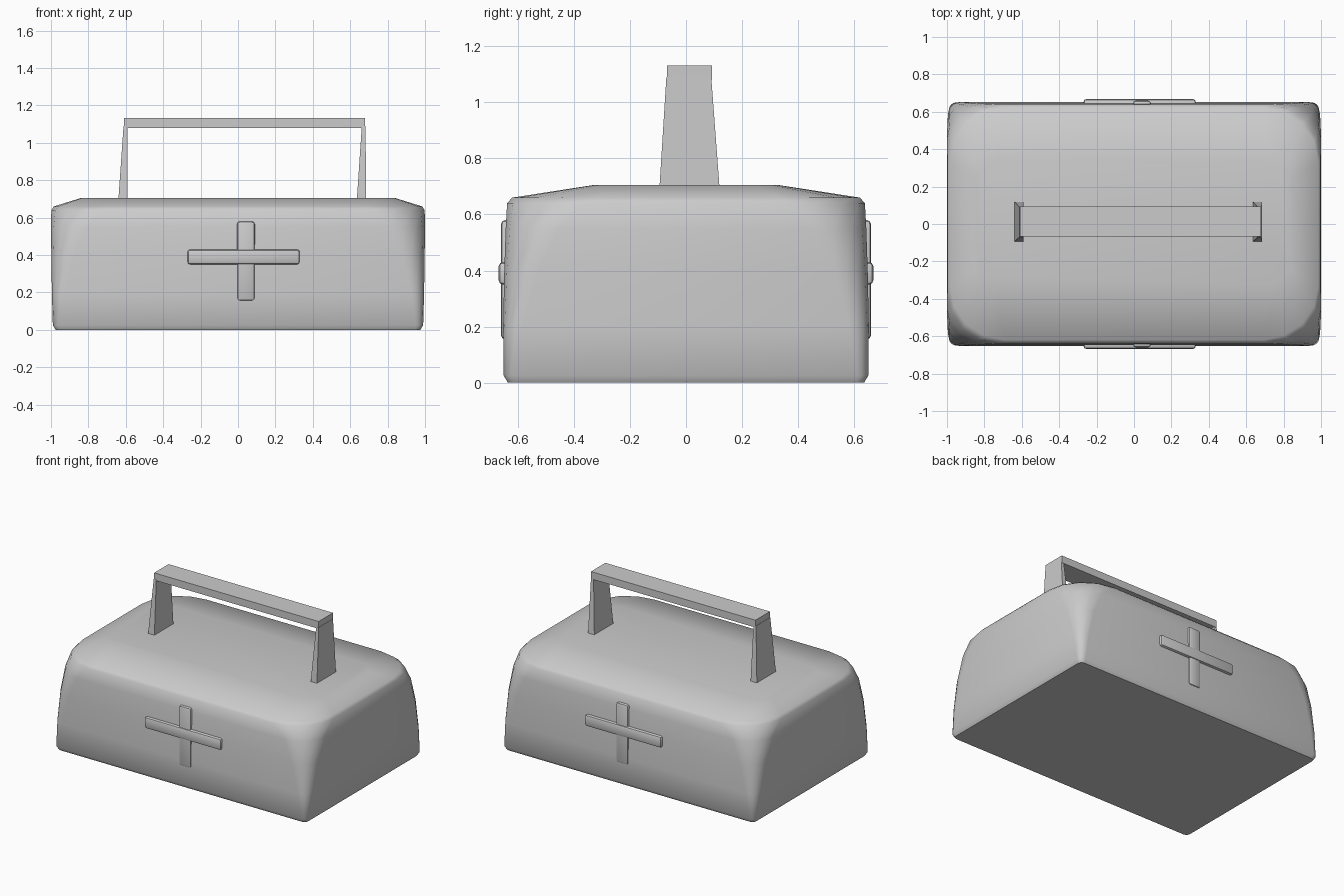
import bpy, bmesh
from math import sin, cos, pi, radians

if "Cube" in bpy.data.objects:
    bpy.data.objects.remove(bpy.data.objects["Cube"])


def finish(name, bm, angle=35):
    bmesh.ops.recalc_face_normals(bm, faces=bm.faces)
    mesh = bpy.data.meshes.new(name)
    bm.to_mesh(mesh)
    bm.free()
    ob = bpy.data.objects.new(name, mesh)
    bpy.context.collection.objects.link(ob)
    bpy.ops.object.select_all(action='DESELECT')
    bpy.context.view_layer.objects.active = ob
    ob.select_set(True)
    bpy.ops.object.shade_smooth_by_angle(angle=radians(angle))
    return ob


def loft(name, rings, angle=35):
    """Skin a stack of closed rings and cap both ends."""
    bm = bmesh.new()
    loops = [[bm.verts.new(p) for p in ring] for ring in rings]
    n = len(loops[0])
    for a, b in zip(loops, loops[1:]):
        for i in range(n):
            j = (i + 1) % n
            bm.faces.new((a[i], a[j], b[j], b[i]))
    bm.faces.new(loops[0])
    bm.faces.new(loops[-1])
    return finish(name, bm, angle)


def rounded_ring(hx, hy, rx, ry, z, steps=4):
    """Rectangle with elliptical corners."""
    pts = []
    for q, (sx, sy) in enumerate(((1, 1), (-1, 1), (-1, -1), (1, -1))):
        for k in range(steps + 1):
            a = (q + k / steps) * pi / 2
            pts.append((sx * (hx - rx) + rx * cos(a),
                        sy * (hy - ry) + ry * sin(a), z))
    return pts


def rect_ring(x0, x1, y0, y1, z):
    return [(x0, y0, z), (x1, y0, z), (x1, y1, z), (x0, y1, z)]


def bar(name, x0, x1, y0, y1, z0, z1, bevel):
    """Box with softened edges."""
    bm = bmesh.new()
    bmesh.ops.create_cube(bm, size=1)
    for v in bm.verts:
        v.co = ((x0 + x1) / 2 + v.co.x * (x1 - x0),
                (y0 + y1) / 2 + v.co.y * (y1 - y0),
                (z0 + z1) / 2 + v.co.z * (z1 - z0))
    if bevel:
        bmesh.ops.bevel(bm, geom=bm.edges[:], offset=bevel, segments=2,
                        profile=0.5, affect='EDGES')
    return finish(name, bm, 40)


# Case body: square at the base, corners rounding off towards the top
loft("case_body", [rounded_ring(*r) for r in (
    (0.975, 0.635, 0.03, 0.03, 0.0),
    (0.99, 0.65, 0.04, 0.04, 0.025),
    (0.995, 0.652, 0.07, 0.07, 0.20),
    (0.998, 0.648, 0.12, 0.12, 0.40),
    (1.0, 0.643, 0.19, 0.19, 0.55),
    (0.998, 0.638, 0.28, 0.28, 0.64),
    (0.985, 0.62, 0.30, 0.29, 0.66),
    (0.84, 0.33, 0.10, 0.08, 0.705),
)], 40)

# Raised crosses on front and back
for side, s in (("front", -1), ("back", 1)):
    ya, yb = sorted((s * 0.60, s * 0.668))
    bar(side + "_cross_horizontal", -0.27, 0.33, ya, yb, 0.35, 0.43, 0.015)
    ya, yb = sorted((s * 0.60, s * 0.66))
    bar(side + "_cross_vertical", -0.005, 0.09, ya, yb, 0.155, 0.58, 0.015)

# Tapered handle posts
for name, base, top in (("left_handle_post", (-0.64, -0.59), (-0.612, -0.592)),
                        ("right_handle_post", (0.635, 0.685), (0.662, 0.682))):
    loft(name, [rect_ring(*base, -0.095, 0.12, 0.69),
                rect_ring(*top, -0.07, 0.09, 1.09)])

# Handle grip
bar("handle_grip", -0.61, 0.68, -0.068, 0.093, 1.08, 1.132, 0)
